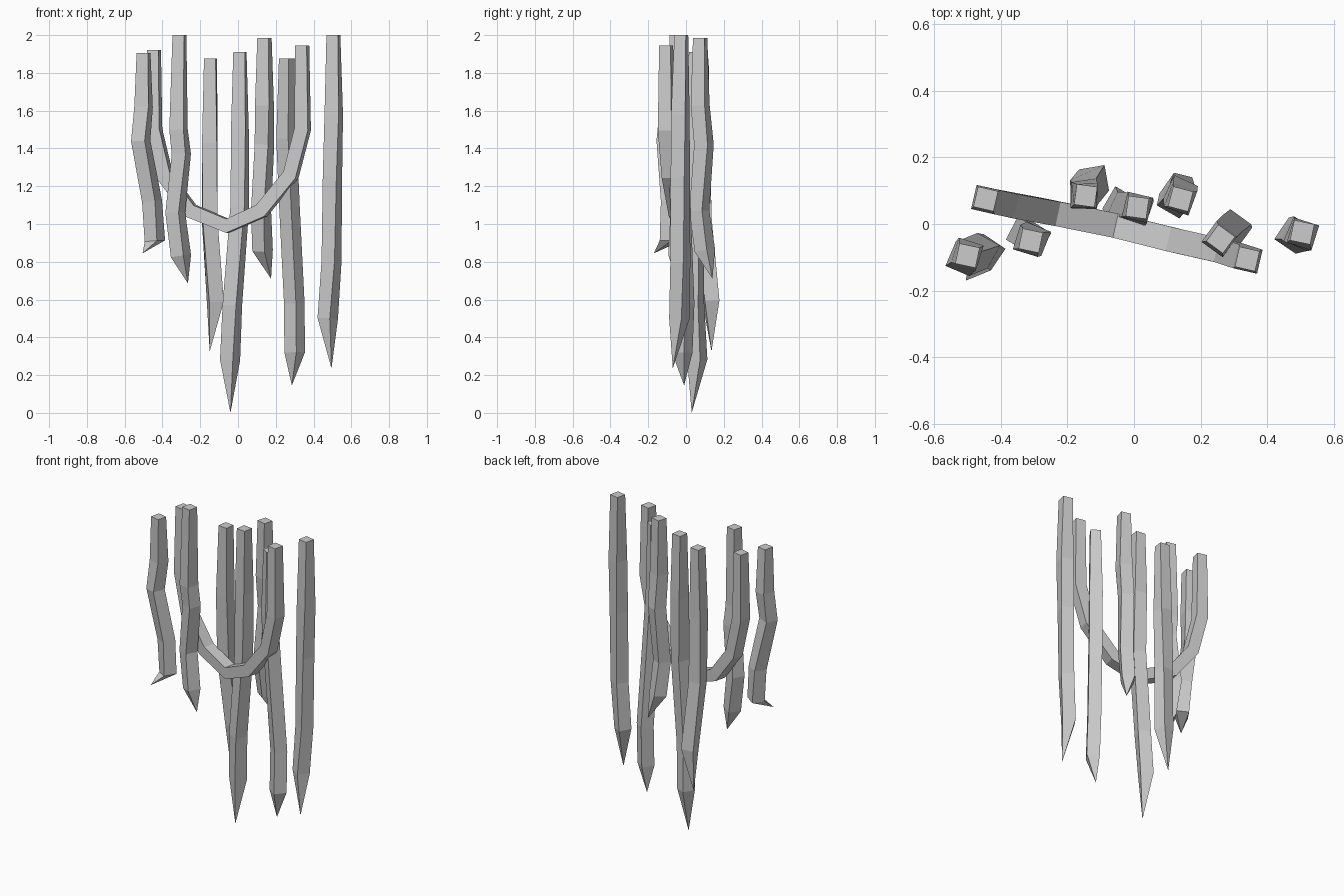
import bpy, bmesh
from math import cos, sin, radians
from mathutils import Vector

if "Cube" in bpy.data.objects:
    bpy.data.objects.remove(bpy.data.objects["Cube"])


def strand(name, path, yaw, twist=0.0, top=0.031, mid=0.039, pointed=True):
    """Square tube swept along a path, optionally ending in a sharp tip."""
    pts = [Vector(p) for p in path]
    rings_n = len(pts) - 1 if pointed else len(pts)
    bm = bmesh.new()
    rings = []
    for i in range(rings_n):
        a, b = pts[max(i - 1, 0)], pts[min(i + 1, rings_n - 1)]
        if i in (0, rings_n - 1):
            t = (b - a).normalized()
        else:
            t = ((pts[i] - a).normalized() + (b - pts[i]).normalized()).normalized()
        if i == 0:
            t = Vector((0, 0, -1))          # flat cut at the top
        if not pointed and i == rings_n - 1:
            t = Vector((0, 0, 1))
        ang = radians(yaw + twist * i / (rings_n - 1))
        u = Vector((cos(ang), sin(ang), 0))
        u = (u - t * u.dot(t)).normalized()
        v = t.cross(u)
        r = top if i == 0 or (not pointed and i == rings_n - 1) else mid
        rings.append([bm.verts.new(pts[i] + (u * sx + v * sy) * r)
                      for sx, sy in ((1, 1), (-1, 1), (-1, -1), (1, -1))])
    for r0, r1 in zip(rings, rings[1:]):
        for k in range(4):
            bm.faces.new((r0[k], r0[(k + 1) % 4], r1[(k + 1) % 4], r1[k]))
    bm.faces.new(rings[0])
    if pointed:
        tip = bm.verts.new(pts[-1])
        for k in range(4):
            bm.faces.new((rings[-1][k], rings[-1][(k + 1) % 4], tip))
    else:
        bm.faces.new(rings[-1])
    bmesh.ops.recalc_face_normals(bm, faces=bm.faces)
    mesh = bpy.data.meshes.new(name)
    bm.to_mesh(mesh)
    bm.free()
    obj = bpy.data.objects.new(name, mesh)
    bpy.context.collection.objects.link(obj)


# Hanging roots, left to right
strand("root_far_left", [(-.50, -.095, 1.905), (-.50, -.09, 1.62), (-.515, -.105, 1.44),
       (-.455, -.08, 1.12), (-.44, -.085, .91), (-.505, -.17, .845)], -12, -22)
strand("root_left", [(-.31, -.05, 2.0), (-.315, -.05, 1.5), (-.30, -.045, 1.37),
       (-.332, -.03, 1.06), (-.302, -.04, .83), (-.265, -.04, .685)], -12, -20)
strand("root_mid_left", [(-.145, .085, 1.875), (-.15, .085, 1.43),
       (-.15, .095, 1.02), (-.12, .132, .59), (-.15, .135, .325)], -8, 18)
strand("root_center", [(.01, .05, 1.91), (.01, .05, 1.5), (.01, .045, 1.1),
       (-.03, .045, .57), (-.042, .06, .28), (-.04, .03, 0)], -8, -22)
strand("root_mid_right", [(.14, .075, 1.985), (.14, .075, 1.63), (.14, .095, 1.42),
       (.122, .07, 1.07), (.13, .10, .86), (.175, .14, .71)], -15, -20)
strand("root_right", [(.26, -.045, 1.875), (.257, -.045, 1.45),
       (.272, -.03, 1.1), (.298, -.01, .58), (.30, -.02, .32), (.285, -.01, .145)], -36, 0)
strand("root_far_right", [(.505, -.025, 2.0), (.507, -.03, 1.58), (.50, -.03, 1.25),
       (.495, -.03, .8), (.475, -.035, .5), (.495, -.07, .235)], -12, -22)

# Drooping vine loop, swept in a slightly turned vertical plane
strand("vine_loop", [(-.445, .075, 1.92), (-.445, .073, 1.5), (-.385, .06, 1.25),
       (-.25, .035, 1.07), (-.055, -.005, .99), (.125, -.05, 1.07),
       (.28, -.085, 1.26), (.342, -.105, 1.5), (.34, -.105, 1.945)],
       77, mid=0.037, pointed=False)
